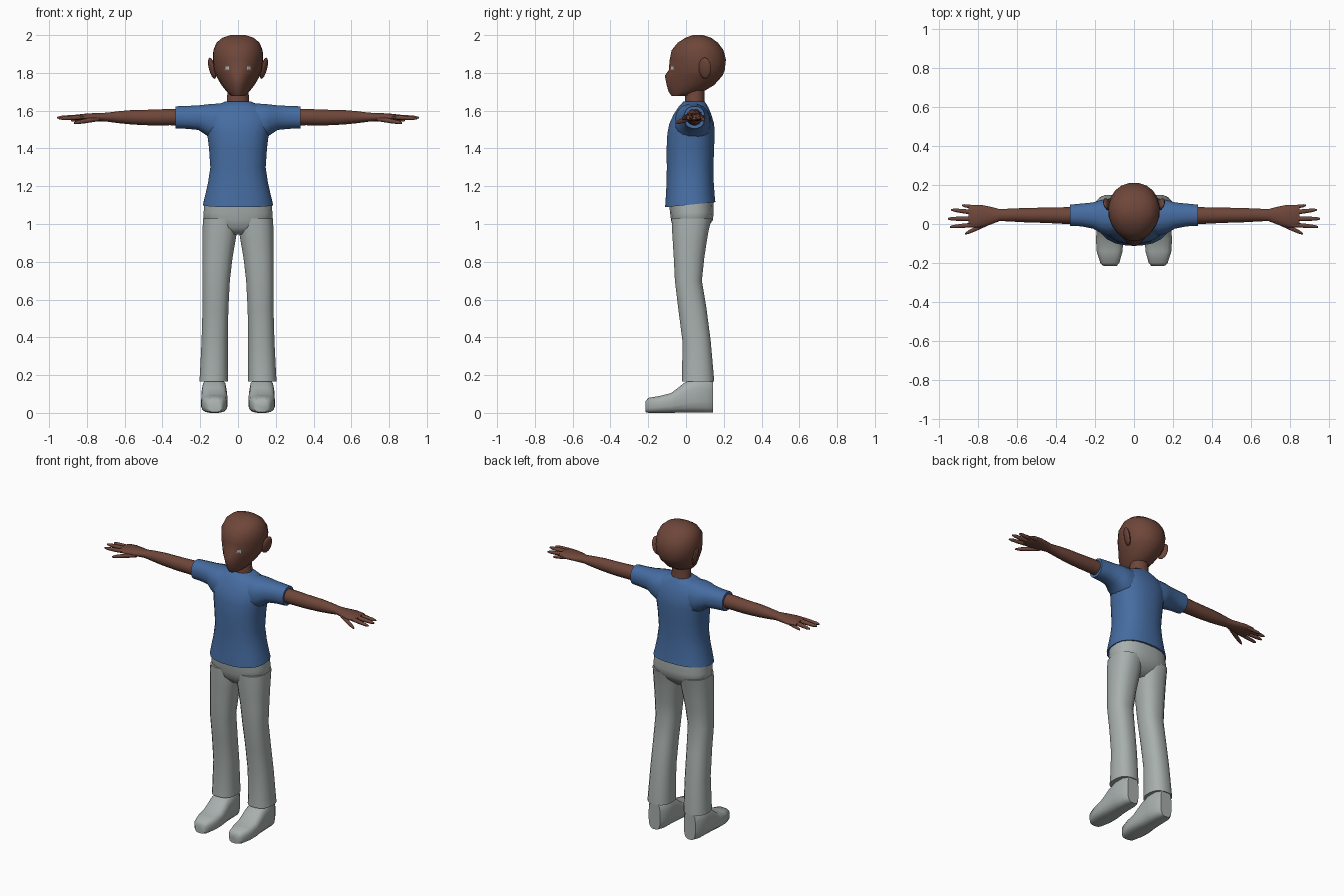
import bpy, bmesh, math
from mathutils import Matrix, Vector


def material(name, rgb):
    m = bpy.data.materials.new(name)
    m.diffuse_color = (*rgb, 1)
    return m


skin = material("brown skin", (0.156, 0.061, 0.041))
blue = material("blue cloth", (0.061, 0.152, 0.36))
grey = material("grey cloth", (0.39, 0.43, 0.42))
pale = material("pale eye", (0.45, 0.55, 0.58))


def finish(name, bm, mat, mirror=False, angle=50):
    bmesh.ops.recalc_face_normals(bm, faces=bm.faces)
    me = bpy.data.meshes.new(name)
    bm.to_mesh(me)
    bm.free()
    me.materials.append(mat)
    ob = bpy.data.objects.new(name, me)
    bpy.context.collection.objects.link(ob)
    bpy.ops.object.select_all(action='DESELECT')
    ob.select_set(True)
    bpy.context.view_layer.objects.active = ob
    bpy.ops.object.shade_smooth_by_angle(angle=math.radians(angle))
    if mirror:
        ob.modifiers.new("Mirror", 'MIRROR')
    return ob


def loft(name, axis, sections, mat, mirror=False, power=2.0, sides=16, taper=0.0, tilt=0.0):
    """Rounded rings (t, u0, u1, v0, v1[, taper]) joined along an axis."""
    bm = bmesh.new()
    rings = []
    for k, s in enumerate(sections):
        t, u0, u1, v0, v1 = s[:5]
        tp = s[5] if len(s) > 5 else taper
        ring = []
        for i in range(sides):
            a = 2 * math.pi * (i + 0.5) / sides
            c, d = math.cos(a), math.sin(a)
            c = math.copysign(abs(c) ** (2 / power), c)
            d = math.copysign(abs(d) ** (2 / power), d)
            c *= 1 - tp * max(0, -d)
            u = (u0 + u1) / 2 + c * (u1 - u0) / 2
            v = (v0 + v1) / 2 + d * (v1 - v0) / 2
            co = {'x': (t, u, v), 'y': (u, t, v), 'z': (u, v, t)}[axis]
            if k == 0 and tilt:
                co = (co[0], co[1], co[2] + tilt * co[1])
            ring.append(bm.verts.new(co))
        rings.append(ring)
    for r, q in zip(rings, rings[1:]):
        for i in range(sides):
            j = (i + 1) % sides
            bm.faces.new((r[i], r[j], q[j], q[i]))
    bm.faces.new(rings[0])
    bm.faces.new(rings[-1])
    return finish(name, bm, mat, mirror)


# Head with a narrow, pointed face
head = loft("head", 'z', [
    (1.678, -.035, .035, -.078, .03, .2),
    (1.70, -.06, .06, -.093, .09, .3),
    (1.735, -.088, .088, -.104, .15, .4),
    (1.785, -.118, .118, -.114, .195, .45),
    (1.815, -.13, .13, -.093, .207, .25),
    (1.87, -.135, .135, -.088, .213, .15),
    (1.92, -.132, .132, -.078, .2, .1),
    (1.96, -.115, .115, -.045, .17, .1),
    (1.985, -.085, .085, -.005, .135),
    (2.0, -.04, .04, .035, .09)], skin, power=2.15, sides=20)

# Neck
loft("neck", 'z', [(1.58, -.08, .08, -.02, .11), (1.64, -.06, .06, -.005, .1),
                   (1.75, -.055, .055, -.01, .1)], skin)

# Ears flaring outward at the top and back
bm = bmesh.new()
bmesh.ops.create_uvsphere(bm, u_segments=12, v_segments=8, radius=1)
bmesh.ops.transform(bm, verts=bm.verts, matrix=(
    Matrix.Translation((.137, .1, 1.825))
    @ Matrix.Rotation(math.radians(14), 4, 'Y')
    @ Matrix.Rotation(math.radians(-20), 4, 'Z')
    @ Matrix.Diagonal((.014, .035, .058, 1))))
finish("ear", bm, skin, True)

# Eyes as thin patches lying on the face
bm = bmesh.new()
bmesh.ops.create_grid(bm, x_segments=5, y_segments=3, size=1)
bmesh.ops.transform(bm, verts=bm.verts, matrix=(
    Matrix.Translation((.07, -.09, 1.825))
    @ Matrix.Rotation(math.radians(90), 4, 'X')
    @ Matrix.Diagonal((.018, .008, 1, 1))))
eye = finish("eye", bm, pale)
wrap = eye.modifiers.new("Wrap", 'SHRINKWRAP')
wrap.target = head
wrap.wrap_method = 'NEAREST_SURFACEPOINT'
wrap.wrap_mode = 'ABOVE_SURFACE'
wrap.offset = .002
eye.modifiers.new("Mirror", 'MIRROR')

# Shirt body with a sloping hem
loft("shirt", 'z', [
    (1.10, -.187, .187, -.112, .157),
    (1.15, -.176, .176, -.108, .153),
    (1.22, -.16, .16, -.104, .148),
    (1.30, -.148, .148, -.103, .146),
    (1.40, -.155, .155, -.104, .15),
    (1.48, -.165, .165, -.1, .153),
    (1.53, -.172, .172, -.09, .15),
    (1.58, -.172, .172, -.067, .135),
    (1.62, -.135, .135, -.04, .118),
    (1.648, -.07, .07, -.015, .1)], blue, power=2.4, sides=20, tilt=.1)

# Sleeves
loft("sleeve", 'x', [
    (.06, -.05, .125, 1.43, 1.64), (.13, -.06, .13, 1.44, 1.638),
    (.17, -.048, .125, 1.47, 1.634), (.21, -.025, .112, 1.497, 1.629),
    (.27, -.013, .106, 1.503, 1.626), (.33, -.01, .1, 1.505, 1.624)],
    blue, True, power=2.3)

# Arms with palms
loft("arm", 'x', [
    (.26, 0, .09, 1.52, 1.612), (.36, 0, .087, 1.522, 1.61),
    (.46, .005, .085, 1.521, 1.606), (.56, .008, .083, 1.526, 1.604),
    (.63, .012, .08, 1.533, 1.598), (.69, .015, .077, 1.541, 1.59),
    (.74, -.005, .09, 1.543, 1.588), (.79, -.018, .1, 1.545, 1.586),
    (.835, -.02, .098, 1.547, 1.582), (.85, -.012, .09, 1.552, 1.577)],
    skin, True)


# Fingers and thumb, each bent from its base to its tip
def finger(name, base, tip, r):
    b, t = Vector(base), Vector(tip)
    secs = []
    for f, w in ((0, 1), (.5, .95), (.85, .75), (1, .35)):
        p = b.lerp(t, f)
        secs.append((p.x, p.y - r * w, p.y + r * w, p.z - r * w, p.z + r * w))
    loft(name, 'x', secs, skin, True, sides=8)


finger("little_finger", (.80, .083, 1.562), (.885, .096, 1.548), .011)
finger("ring_finger", (.81, .058, 1.566), (.94, .073, 1.558), .013)
finger("middle_finger", (.81, .027, 1.568), (.957, .027, 1.563), .0135)
finger("index_finger", (.81, -.003, 1.566), (.947, -.015, 1.558), .0125)
finger("thumb", (.735, .012, 1.558), (.868, -.05, 1.535), .014)

# Trouser hips
loft("hips", 'z', [
    (.945, -.06, .06, -.04, .075), (.98, -.14, .14, -.07, .115),
    (1.02, -.185, .185, -.08, .143), (1.06, -.184, .184, -.086, .148),
    (1.125, -.178, .178, -.092, .146)], grey, power=2.5, sides=20)

# Trouser legs
loft("trouser_leg", 'z', [
    (.165, .052, .206, -.024, .15), (.2, .053, .203, -.022, .148),
    (.38, .053, .194, -.02, .132), (.55, .05, .189, -.042, .11),
    (.70, .042, .19, -.06, .085), (.82, .028, .19, -.066, .098),
    (.90, .014, .19, -.071, .11), (.96, .004, .19, -.075, .12),
    (1.03, .0, .186, -.078, .138)], grey, True, power=2.4)

# Shoes
loft("shoe", 'y', [
    (-.215, .088, .158, .004, .06), (-.2, .075, .174, 0, .08),
    (-.14, .058, .193, 0, .09), (-.08, .055, .196, 0, .105),
    (-.04, .056, .194, 0, .135), (-.01, .058, .194, 0, .16),
    (.04, .06, .192, 0, .185), (.11, .062, .19, 0, .185),
    (.143, .085, .168, 0, .175)], grey, True, power=3.2)
